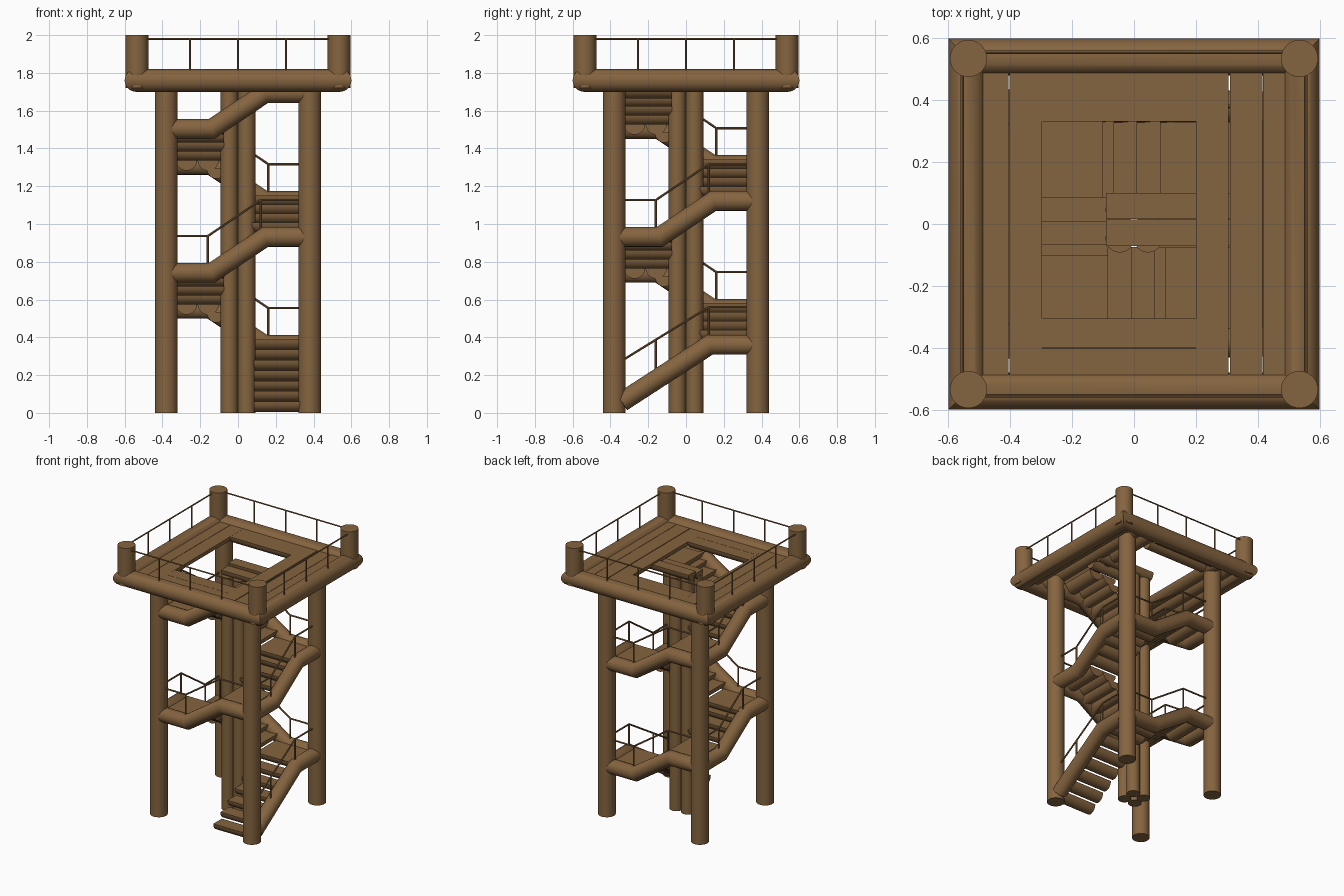
import bpy, bmesh, math
from mathutils import Vector

if "Cube" in bpy.data.objects:
    bpy.data.objects.remove(bpy.data.objects["Cube"])

wood = bpy.data.materials.new("brown wood")
wood.diffuse_color = (0.235, 0.128, 0.050, 1)
wood.use_nodes = True
wood.node_tree.nodes["Principled BSDF"].inputs["Base Color"].default_value = wood.diffuse_color


def rot(k, o, s, z):
    """Side k of the tower: o = outward, s = along the climbing direction."""
    for _ in range(k % 4):
        o, s = -s, o
    return Vector((o, s, z))


def make(name, rings, closed=False):
    """Skin a list of equal rings of points, capped unless closed."""
    bm = bmesh.new()
    vs = [[bm.verts.new(p) for p in r] for r in rings]
    n = len(rings[0])
    for i in range(len(vs) if closed else len(vs) - 1):
        a, b = vs[i], vs[(i + 1) % len(vs)]
        for j in range(n):
            bm.faces.new((a[j], a[(j + 1) % n], b[(j + 1) % n], b[j]))
    if not closed:
        bm.faces.new(vs[0])
        bm.faces.new(vs[-1])
    bmesh.ops.recalc_face_normals(bm, faces=bm.faces[:])
    for f in bm.faces:
        f.smooth = True
    me = bpy.data.meshes.new(name)
    bm.to_mesh(me)
    bm.free()
    me.set_sharp_from_angle(angle=math.radians(35))
    me.materials.append(wood)
    ob = bpy.data.objects.new(name, me)
    bpy.context.collection.objects.link(ob)
    return ob


def post(name, x, y, z0, z1, r, n=32):
    ang = [2 * math.pi * i / n for i in range(n)]
    make(name, [[(x + r * math.cos(a), y + r * math.sin(a), z) for a in ang] for z in (z0, z1)])


def sweep(name, k, o, path, r, n=24):
    """Round log along a path of (s, z) on side k, mitred at the bends."""
    rings = []
    pts = [Vector(p) for p in path]
    for i, p in enumerate(pts):
        d0 = (p - pts[i - 1]).normalized() if i else None
        d1 = (pts[i + 1] - p).normalized() if i < len(pts) - 1 else None
        d0, d1 = d0 or d1, d1 or d0
        t = (d0 + d1).normalized()
        m = Vector((-t.y, t.x)) / t.dot(d0)
        ring = []
        for j in range(n):
            a = 2 * math.pi * j / n
            q = p + m * r * math.cos(a)
            ring.append(rot(k, o + r * math.sin(a), q.x, q.y))
        rings.append(ring)
    make(name, rings)


def half_log(name, k, s, w, o0, o1, top, depth=0.055, n=14):
    """Plank with a flat top and a round underside."""
    sec = [(s + w / 2 * math.cos(math.pi * j / n), top - depth * math.sin(math.pi * j / n))
           for j in range(n + 1)]
    make(name, [[rot(k, o, a, z) for a, z in sec] for o in (o0, o1)])


# Uprights: outer columns, inner column cluster, platform corner posts
for sx in (-1, 1):
    for sy in (-1, 1):
        post("outer_column", sx * .38, sy * .38, 0, 1.76, .06)
        post("inner_column", sx * .046, sy * .046, 0, 1.72, .046)
        post("platform_corner_post", sx * .535, sy * .535, 1.72, 2.0, .06)

# Staircase: eight flights winding round the inner columns
RISE, FIRST, TOP = .1905, .36, .03
for k in range(8):
    end = FIRST + RISE * k
    start = end - RISE
    if k == 0:
        path = [(-.34, .058), (.125, end), (.38, end)]
        rail = [(-.35, .27), (.12, end + .2), (.38, end + .2)]
        for i in range(6):
            half_log("tread", k, -.36 + .083 * i, .1, .085, .38, .06 + .055 * i)
    else:
        path = [(-.38, start), (-.14, start), (.145, end), (.38, end)]
        rail = [(-.38, start + .195), (-.16, start + .195), (.12, end + .195), (.38, end + .195)]
        for i in range(3):
            half_log("tread", k, -.035 + .075 * i, .1, .075, .38,
                     start + TOP + RISE / 4 * (i + 1))
    sweep("stringer_log", k, .38, path, .052)
    for s in (.1575, .2725):
        half_log("landing_board", k, s, .115, .075, .38, end + TOP, .06)
    if k < 7:
        sweep("stair_handrail", k, .38, rail, .006, 8)
        zb = start if k else .17
        zr = rail[1][1] if k else .27 + .19 * (.29 / .47)
        for s, z0, z1 in ((-.16, zb, zr), (.12, end, rail[-1][1])):
            p = rot(k, .38, s, 0)
            post("stair_rail_post", p.x, p.y, z0, z1, .006, 8)

# Last two steps up to the platform, over the inner columns
half_log("top_step", 0, -.028, .085, -.09, .36, 1.755)
half_log("top_step", 0, .058, .085, -.09, .36, 1.775)

# Platform frame: four mitred logs as one closed ring
n = 32
rings = []
for sx, sy in ((1, 1), (-1, 1), (-1, -1), (1, -1)):
    ring = []
    for j in range(n):
        a = 2 * math.pi * j / n
        R = .54 + .06 * math.cos(a)
        ring.append((sx * R, sy * R, 1.76 + .06 * math.sin(a)))
    rings.append(ring)
make("platform_frame", rings, closed=True)

# Platform planks around the stair opening
DECK = 1.79
for x in (-.4575, -.35, .2525, .3625, .47):
    half_log("deck_plank_side", 1, -x, .105, -.505, .52, DECK)
for y in (-.451, -.353, .38, .476):
    half_log("deck_plank_end", 0, y, .0965, -.297, .2, DECK)

# Platform railing
for k in range(4):
    sweep("platform_rail", k, .555, [(-.535, 1.98), (.535, 1.98)], .005, 8)
    for s in (-.255, 0, .255):
        p = rot(k, .555, s, 0)
        post("platform_rail_post", p.x, p.y, 1.79, 1.98, .005, 8)
